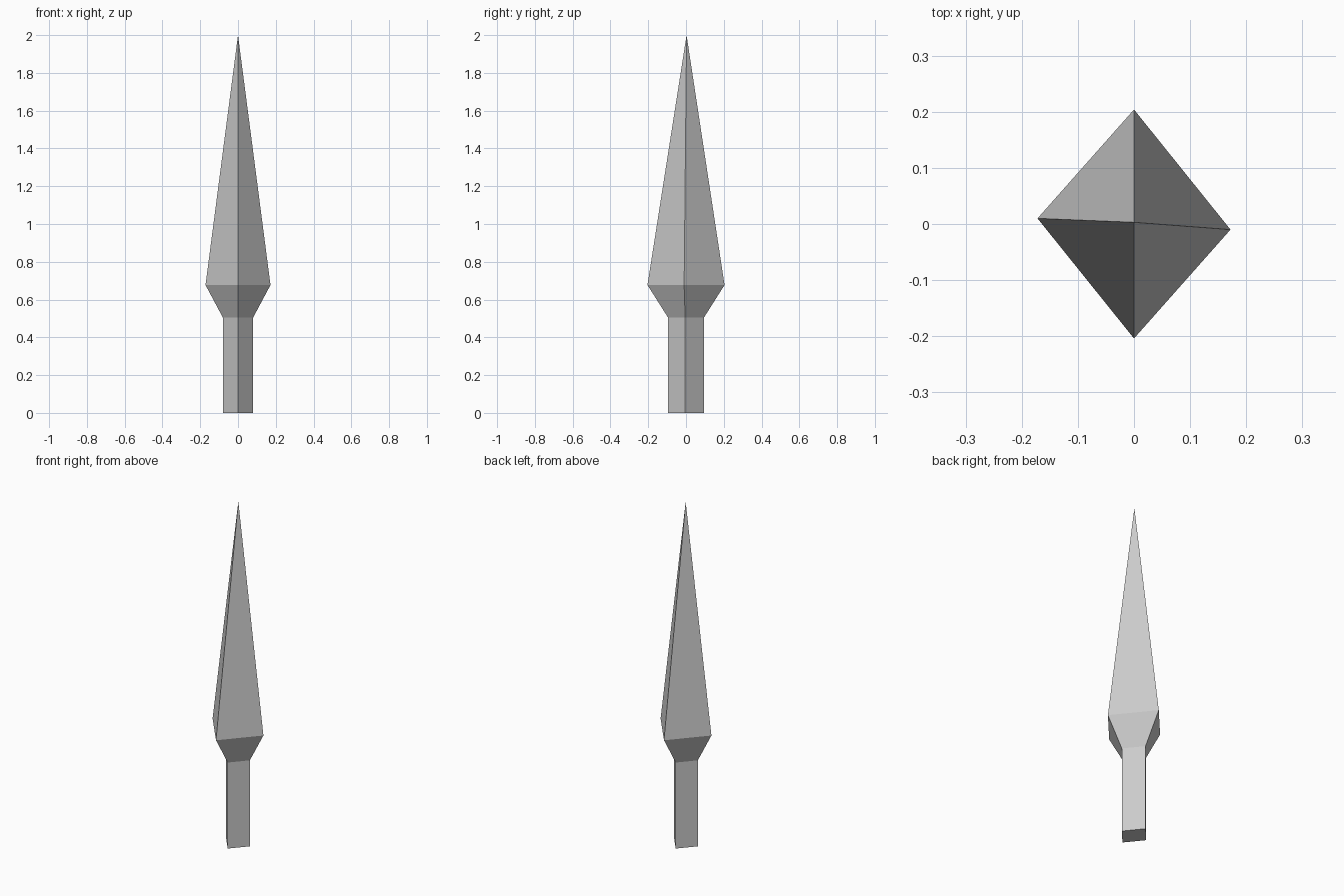
import bpy, bmesh

if "Cube" in bpy.data.objects:
    bpy.data.objects.remove(bpy.data.objects["Cube"])

# Slightly skewed diamond cross-section, at full blade width
DIAMOND = [(0.172, -0.01), (0.0, 0.204), (-0.172, 0.01), (0.0, -0.204)]
# (height, scale) of each ring: shaft foot, shaft top, blade shoulder
RINGS = [(0.0, 0.467), (0.505, 0.467), (0.677, 1.0)]
TIP = (0.0, 0.003, 2.0)

bm = bmesh.new()
rings = [[bm.verts.new((x * s, y * s, z)) for x, y in DIAMOND] for z, s in RINGS]
tip = bm.verts.new(TIP)
n = len(DIAMOND)

# Shaft and flared shoulder
for low, high in zip(rings, rings[1:]):
    for i in range(n):
        j = (i + 1) % n
        bm.faces.new((low[i], low[j], high[j], high[i]))

# Blade tapering to the tip
for i in range(n):
    bm.faces.new((rings[-1][i], rings[-1][(i + 1) % n], tip))

# Foot cap
bm.faces.new(rings[0][::-1])
bmesh.ops.recalc_face_normals(bm, faces=bm.faces)

mesh = bpy.data.meshes.new("spearhead")
bm.to_mesh(mesh)
bm.free()
bpy.context.collection.objects.link(bpy.data.objects.new("spearhead", mesh))
